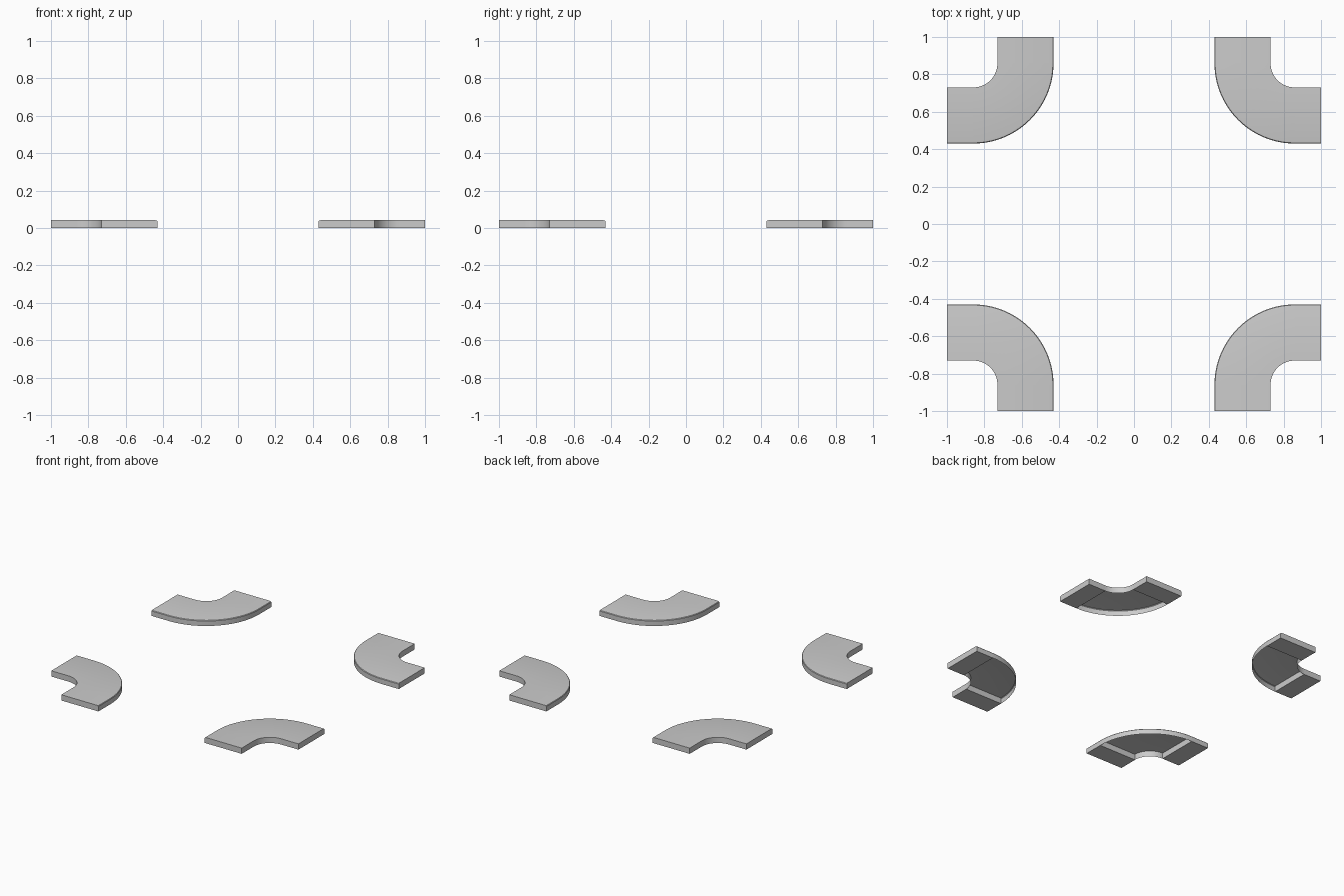
import bpy, bmesh, math

if "Cube" in bpy.data.objects:
    bpy.data.objects.remove(bpy.data.objects["Cube"])

C, END = 0.86, 1.0             # bend centre, outer limit
R_IN, R_OUT, H = 0.13, 0.43, 0.042
LIP, DROP, N = 0.012, 0.006, 20

# cross-section: (radius from bend centre, height)
PROFILE = [(R_IN, 0), (R_IN, H), (R_OUT - LIP, H),
           (R_OUT - LIP * 0.3, H - DROP * 0.3), (R_OUT, H - DROP), (R_OUT, 0)]


def corner(name, sx, sy):
    bm = bmesh.new()
    # stations along the path: straight end, bend, straight end
    stations = [(0, END - C, math.pi)]
    stations += [(0, 0, math.pi + math.pi / 2 * i / N) for i in range(N + 1)]
    stations += [(END - C, 0, math.pi * 1.5)]
    rings = []
    for ox, oy, a in stations:
        rings.append([bm.verts.new((sx * (C + ox + r * math.cos(a)),
                                    sy * (C + oy + r * math.sin(a)), z))
                      for r, z in PROFILE])
    for a, b in zip(rings, rings[1:]):
        for k in range(len(PROFILE) - 1):
            bm.faces.new((a[k], a[k + 1], b[k + 1], b[k]))
    bmesh.ops.recalc_face_normals(bm, faces=bm.faces)
    # closed undersides and end walls on the straight parts; bend is open below
    for a, b in ((rings[0], rings[1]), (rings[-2], rings[-1])):
        bottom = bm.faces.new((a[0], a[-1], b[-1], b[0]))
        bottom.normal_update()
        if bottom.normal.z > 0:
            bottom.normal_flip()
    for ring, toward in ((rings[0], (0, sy)), (rings[-1], (sx, 0)),
                         (rings[1], (0, -sy)), (rings[-2], (-sx, 0))):
        f = bm.faces.new(ring)
        f.normal_update()
        if f.normal.x * toward[0] + f.normal.y * toward[1] < 0:
            f.normal_flip()
    top = max(bm.faces, key=lambda f: f.calc_center_median().z)
    top.normal_update()
    if top.normal.z < 0:
        outer = [f for f in bm.faces if len(f.verts) == 4 and
                 max(v.co.z for v in f.verts) > 0]
        bmesh.ops.reverse_faces(bm, faces=outer)
    me = bpy.data.meshes.new(name)
    bm.to_mesh(me)
    bm.free()
    ob = bpy.data.objects.new(name, me)
    bpy.context.collection.objects.link(ob)
    bpy.context.view_layer.objects.active = ob
    bpy.ops.object.select_all(action='DESELECT')
    ob.select_set(True)
    bpy.ops.object.shade_smooth_by_angle(angle=math.radians(30))


# four pavement corners of a crossroads
for name, sx, sy in (("pavement_back_right", 1, 1), ("pavement_back_left", -1, 1),
                     ("pavement_front_right", 1, -1), ("pavement_front_left", -1, -1)):
    corner(name, sx, sy)
